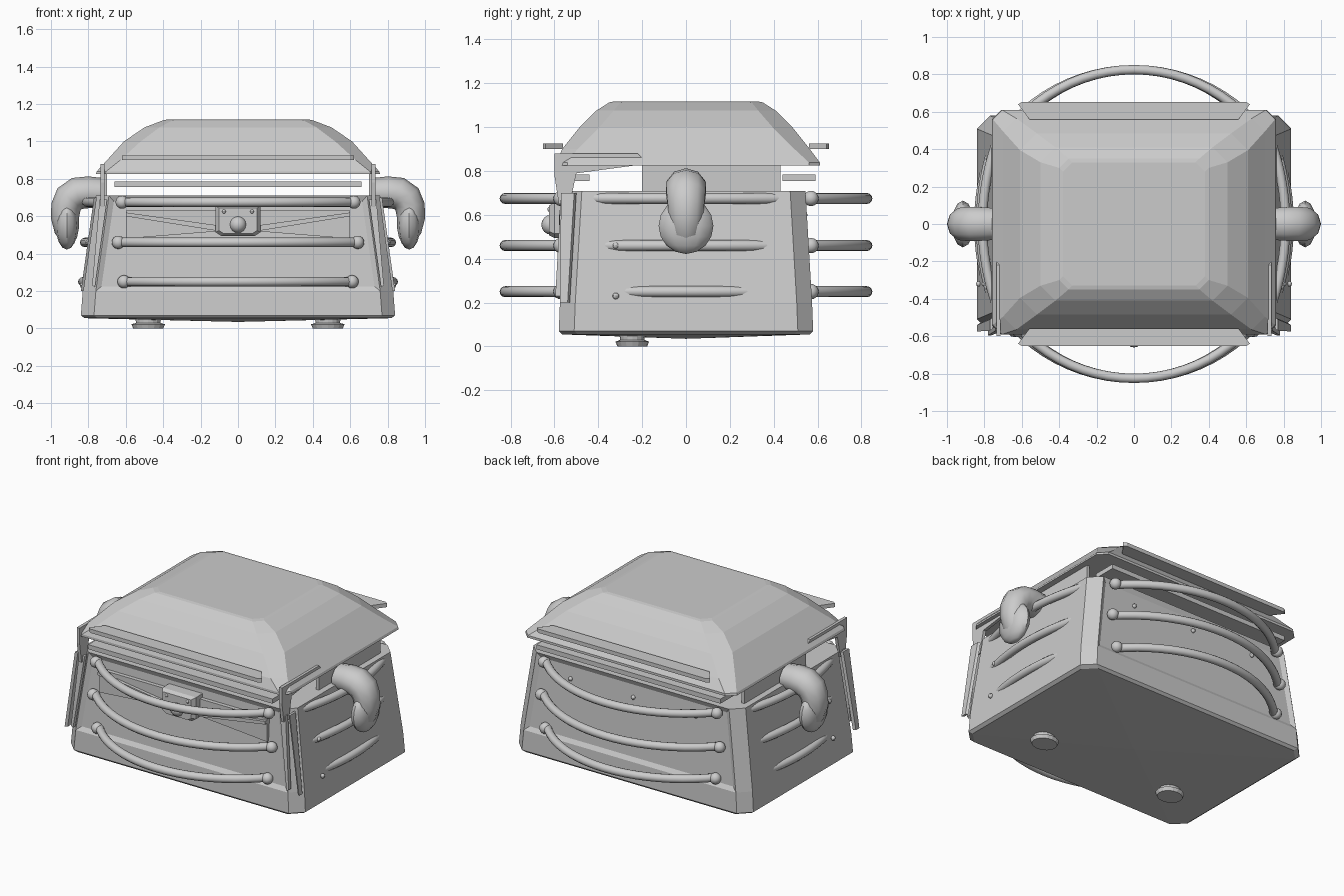
import bpy, bmesh, math
from mathutils import Vector

if "Cube" in bpy.data.objects:
    bpy.data.objects.remove(bpy.data.objects["Cube"])

GREY = (0.6, 0.6, 0.6, 1)
metal = bpy.data.materials.new("light_grey")
metal.use_nodes = True
metal.diffuse_color = GREY
metal.node_tree.nodes["Principled BSDF"].inputs["Base Color"].default_value = GREY


def finish(name, bm, smooth=False):
    bmesh.ops.recalc_face_normals(bm, faces=bm.faces)
    mesh = bpy.data.meshes.new(name)
    bm.to_mesh(mesh)
    bm.free()
    obj = bpy.data.objects.new(name, mesh)
    bpy.context.collection.objects.link(obj)
    mesh.materials.append(metal)
    if smooth:
        bpy.ops.object.select_all(action='DESELECT')
        obj.select_set(True)
        bpy.context.view_layer.objects.active = obj
        bpy.ops.object.shade_smooth_by_angle(angle=math.radians(40))
    return obj


def loft(bm, rings):
    """Skin a list of equal-length point rings and cap both ends."""
    loops = [[bm.verts.new(p) for p in ring] for ring in rings]
    for a, b in zip(loops, loops[1:]):
        n = len(a)
        for i in range(n):
            bm.faces.new((a[i], a[(i + 1) % n], b[(i + 1) % n], b[i]))
    return bm.faces.new(loops[0][::-1]), bm.faces.new(loops[-1])


def octagon(x, y, z, cut, dy=0):
    """Rectangle with clipped corners."""
    quarter = [(x, y - cut), (x - cut, y)]
    pts = quarter + [(-a, b) for a, b in quarter[::-1]]
    pts += [(-a, -b) for a, b in quarter] + [(a, -b) for a, b in quarter[::-1]]
    return [(a, b + dy, z) for a, b in pts]


def prism(name, outline, offset):
    """Flat outline pushed along an offset."""
    bm = bmesh.new()
    loft(bm, [outline, [Vector(p) + Vector(offset) for p in outline]])
    return finish(name, bm)


def box(name, lo, hi):
    (a, b, c), (d, e, f) = lo, hi
    return prism(name, [(a, b, c), (d, b, c), (d, e, c), (a, e, c)], (0, 0, f - c))


def ball(name, centre, size, segs=12):
    bm = bmesh.new()
    bmesh.ops.create_uvsphere(bm, u_segments=segs, v_segments=8, radius=1)
    for v in bm.verts:
        v.co = Vector([v.co[i] * size[i] + centre[i] for i in range(3)])
    return finish(name, bm, True)


def tube(name, path, radii, width=1, sides=12):
    """Sweep a ring along a path lying in one plane."""
    pts = [Vector(p) for p in path]
    start = pts[1] - pts[0]
    normal = start.cross(pts[-1] - pts[0]).normalized()
    rings = []
    for i, p in enumerate(pts):
        tangent = (pts[min(i + 1, len(pts) - 1)] - pts[max(i - 1, 0)]).normalized()
        across = tangent.cross(normal)
        rings.append([p + radii[i] * (math.cos(t) * across + width * math.sin(t) * normal)
                      for t in [2 * math.pi * k / sides for k in range(sides)]])
    bm = bmesh.new()
    loft(bm, rings)
    return finish(name, bm, True)


def bow(half, base, apex, steps=20):
    """Circular arc through (-half, base), (0, apex), (half, base)."""
    rise = apex - base
    r = (half * half + rise * rise) / (2 * rise)
    top = math.asin(half / r)
    return [(r * math.sin(t), apex - r + r * math.cos(t))
            for t in [top * (2 * i / steps - 1) for i in range(steps + 1)]]


# Tapered chest body with recessed front and back panels
bm = bmesh.new()
bottom, top = loft(bm, [octagon(0.82, 0.565, 0.055, 0.07), octagon(0.84, 0.58, 0.07, 0.07),
                        octagon(0.83, 0.575, 0.2, 0.07), octagon(0.76, 0.545, 0.71, 0.07)])
bm.normal_update()
panels = [f for f in bm.faces if abs(f.normal.y) > 0.9 and f.calc_center_median().z > 0.3]
bmesh.ops.inset_individual(bm, faces=panels, thickness=0.04, depth=-0.015)
hub = bmesh.ops.poke(bm, faces=[bottom])["verts"][0]
hub.co.z = 0.035
finish("body", bm)

# Domed lid made of clipped rings
bm = bmesh.new()
loft(bm, [octagon(0.76, 0.6, 0.825, 0.05, 0.01), octagon(0.755, 0.6, 0.84, 0.05, 0.01),
          octagon(0.70, 0.565, 0.9, 0.07), octagon(0.61, 0.485, 1.0, 0.09),
          octagon(0.5, 0.41, 1.075, 0.08), octagon(0.40, 0.35, 1.113, 0.05),
          octagon(0.38, 0.33, 1.117, 0.05)])
finish("lid", bm)

# Tapered ledges on the lid and slats beneath it, front and back
for side, label in ((-1, "front"), (1, "back")):
    ledge = [(-0.56, 0.56), (0.56, 0.56), (0.62, 0.64), (0.6, 0.652), (-0.6, 0.652), (-0.62, 0.64)]
    prism(label + "_ledge", [(x, side * y, 0.9) for x, y in ledge], (0, 0, 0.025))
    box(label + "_slat", (-0.66, min(side * 0.44, side * 0.59), 0.755),
        (0.66, max(side * 0.44, side * 0.59), 0.785))

    # Three bowed guard rails with ball ends
    for level, half, z in (("upper", 0.62, 0.675), ("middle", 0.64, 0.46), ("lower", 0.61, 0.25)):
        arc = bow(half, 0.55, 0.825)
        tube(f"{label}_{level}_rail", [(x, side * y, z) for x, y in arc], [0.025] * len(arc))
        for s in (-1, 1):
            ball(f"{label}_{level}_rail_end", (s * half, side * 0.57, z), (0.035, 0.035, 0.035))
    for x in (-0.45, 0, 0.45):
        ball(label + "_rivet", (x, side * 0.54, 0.6), (0.014, 0.014, 0.014), 8)

for s, label in ((-1, "right"), (1, "left")):
    # Side rails partly sunk into the walls
    for level, half, base, apex, z in (("upper", 0.42, 0.74, 0.81, 0.675),
                                       ("middle", 0.4, 0.76, 0.82, 0.46),
                                       ("lower", 0.38, 0.77, 0.83, 0.25)):
        arc = bow(half, base, apex)
        tube(f"{label}_{level}_side_rail", [(s * d, y, z) for y, d in arc], [0.025] * len(arc))
    for z, x in ((0.67, 0.772), (0.46, 0.8), (0.23, 0.83)):
        ball(label + "_side_rivet", (s * x, -0.32, z), (0.015, 0.015, 0.015), 8)

    # Hooked handle ending in a broad knob
    path = [(0.73, 0.725), (0.8, 0.728), (0.86, 0.722), (0.9, 0.695), (0.92, 0.65),
            (0.925, 0.59), (0.915, 0.52), (0.9, 0.47)]
    tube(label + "_handle", [(s * x, 0, z) for x, z in path],
         [0.08, 0.085, 0.087, 0.085, 0.08, 0.075, 0.065, 0.04], 1.1, 10)
    ball(label + "_handle_knob", (s * 0.915, 0, 0.55), (0.06, 0.125, 0.128), 12)

    # Neck plate, hanging hinge plate and corner strap
    box(label + "_neck_plate", (s * 0.71 - 0.01, -0.2, 0.7), (s * 0.71 + 0.01, 0.43, 0.83))
    hinge = [(-0.6, 0.88), (-0.22, 0.88), (-0.2, 0.86), (-0.2, 0.83), (-0.5, 0.79),
             (-0.53, 0.65), (-0.58, 0.65), (-0.6, 0.78)]
    prism(label + "_hinge_plate", [(s * 0.715, y, z) for y, z in hinge], (s * 0.02, 0, 0))
    strap = [(0.755, -0.56, 0.7), (0.755, -0.5, 0.7), (0.825, -0.53, 0.2), (0.825, -0.565, 0.2)]
    prism(label + "_corner_strap", [(s * x, y, z) for x, y, z in strap], (s * 0.015, -0.01, 0))
    bead = [(0.7, 0.69), (0.74, 0.69), (0.78, 0.23), (0.765, 0.22)]
    prism(label + "_corner_fin", [(s * x, -0.545 - 0.055 * (0.7 - z), z) for x, z in bead], (0, -0.025, 0))

    # Angled front panels running toward the clasp
    wedge = [(0.1, 0.63), (0.6, 0.63), (0.6, 0.48), (0.1, 0.52)]
    prism(label + "_front_panel", [(s * x, -0.53, z) for x, z in wedge], (0, -0.03, 0))
    brace = [(0.1, 0.55), (0.6, 0.62), (0.6, 0.60), (0.1, 0.52)]
    prism(label + "_front_brace", [(s * x, -0.55, z) for x, z in brace], (0, -0.03, 0))

    # Round foot with a wider sole
    bm = bmesh.new()
    profile = [(0.07, 0.06), (0.065, 0.03), (0.09, 0.022), (0.08, 0)]
    loft(bm, [[(s * 0.48 + r * math.cos(t), -0.245 + 0.85 * r * math.sin(t), z)
               for t in [2 * math.pi * k / 16 for k in range(16)]] for r, z in profile])
    finish(label + "_foot", bm)

# Clasp with a round button
bm = bmesh.new()
loft(bm, [[(x * w, y, 0.575 + z * w) for x, z in
           ((-0.12, -0.06), (-0.09, -0.08), (0.09, -0.08), (0.12, -0.06), (0.12, 0.08), (-0.12, 0.08))]
          for w, y in ((1, -0.53), (1, -0.6), (0.85, -0.625))])
finish("clasp", bm)
ball("clasp_button", (0, -0.615, 0.555), (0.045, 0.045, 0.045), 16)
for x in (-0.075, 0.075):
    ball("clasp_rivet", (x, -0.62, 0.625), (0.012, 0.012, 0.012), 8)
